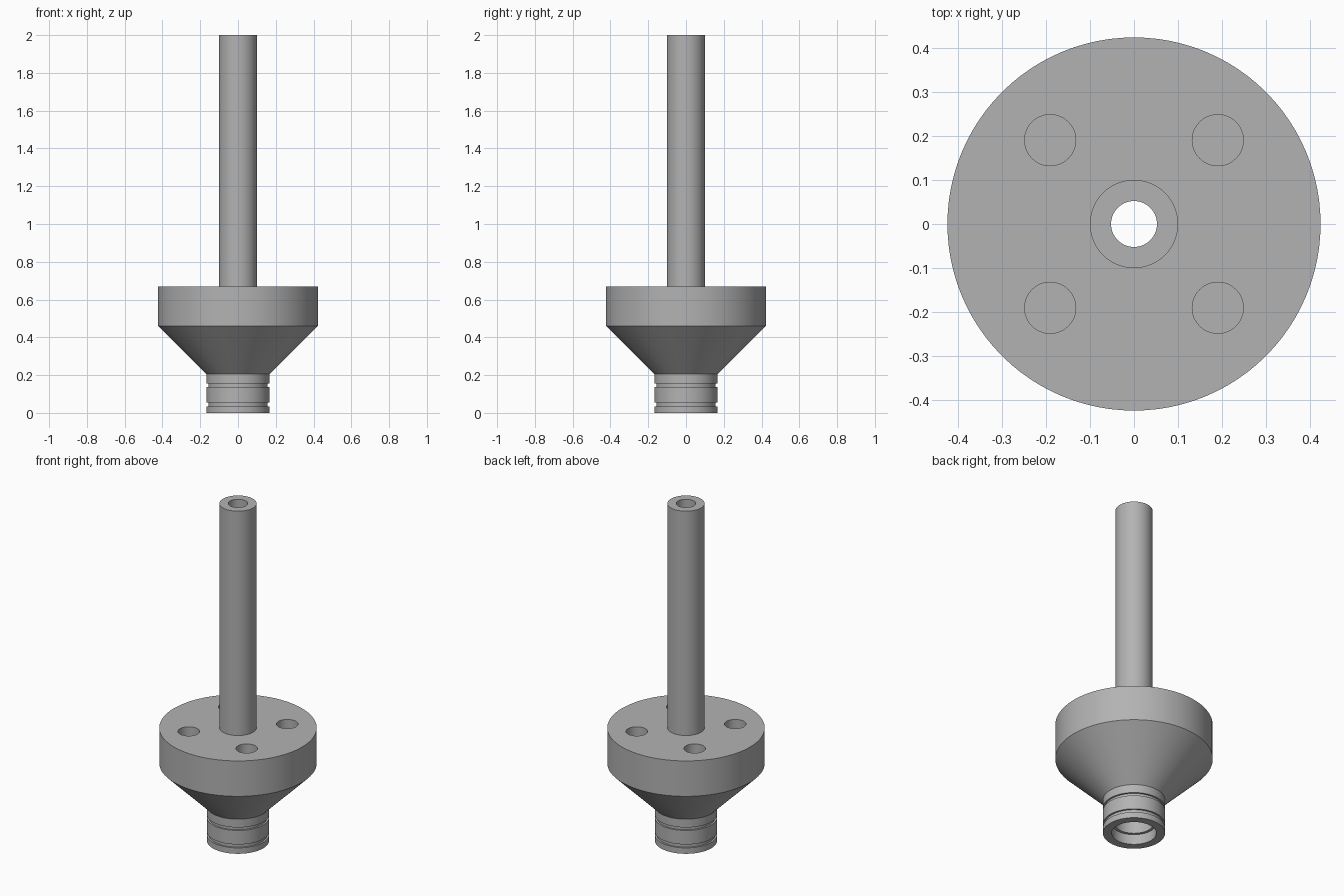
import bpy
import math

cube = bpy.data.objects.get("Cube")
if cube:
    bpy.data.objects.remove(cube, do_unlink=True)

SIDES = 96

metal = bpy.data.materials.new("grey metal")
metal.use_nodes = True
GREY = (0.45, 0.45, 0.45, 1)
metal.diffuse_color = GREY
metal.node_tree.nodes["Principled BSDF"].inputs["Base Color"].default_value = GREY


def smooth(obj):
    bpy.ops.object.select_all(action="DESELECT")
    obj.select_set(True)
    bpy.context.view_layer.objects.active = obj
    bpy.ops.object.shade_smooth_by_angle(angle=math.radians(30))


def lathe(name, profile):
    """Turn a closed (radius, height) outline around the z axis."""
    n = len(profile)
    verts, faces = [], []
    for i in range(SIDES):
        a = 2 * math.pi * i / SIDES
        verts += [(r * math.cos(a), r * math.sin(a), z) for r, z in profile]
        j = (i + 1) % SIDES
        for k in range(n):
            m = (k + 1) % n
            faces.append((i * n + k, j * n + k, j * n + m, i * n + m))
    mesh = bpy.data.meshes.new(name)
    mesh.from_pydata(verts, [], faces)
    mesh.materials.append(metal)
    obj = bpy.data.objects.new(name, mesh)
    bpy.context.collection.objects.link(obj)
    return obj


# Flanged body: grooved spigot, cone and rim outside, stepped bore inside
NECK, GROOVE, RIM, BORE = 0.167, 0.157, 0.423, 0.052
outside = [(NECK, 0)]
for low, high in ((0.035, 0.055), (0.138, 0.156)):
    outside += [(NECK, low), (GROOVE, low), (GROOVE, high), (NECK, high)]
outside += [(NECK, 0.205), (RIM, 0.46), (RIM, 0.67)]
inside = [(BORE, 0.67), (BORE, 0.27), (0.105, 0.2), (0.105, 0.06), (0.12, 0.06), (0.12, 0)]
body = lathe("flanged_body", outside + inside)

# Four blind bolt holes in the top of the flange
for x in (-0.19, 0.19):
    for y in (-0.19, 0.19):
        bpy.ops.mesh.primitive_cylinder_add(vertices=48, radius=0.058, depth=0.3,
                                            location=(x, y, 0.61))
        cutter = bpy.context.object
        cutter.name = "bolt_hole_cutter"
        cutter.data.materials.append(metal)
        bpy.context.view_layer.objects.active = body
        mod = body.modifiers.new("bolt_hole", "BOOLEAN")
        mod.operation = "DIFFERENCE"
        mod.solver = "EXACT"
        mod.object = cutter
        bpy.ops.object.modifier_apply(modifier=mod.name)
        bpy.data.objects.remove(cutter, do_unlink=True)
smooth(body)

# Long hollow stem
smooth(lathe("stem_tube", [(0.1, 0.67), (0.1, 2), (BORE, 2), (BORE, 0.67)]))
